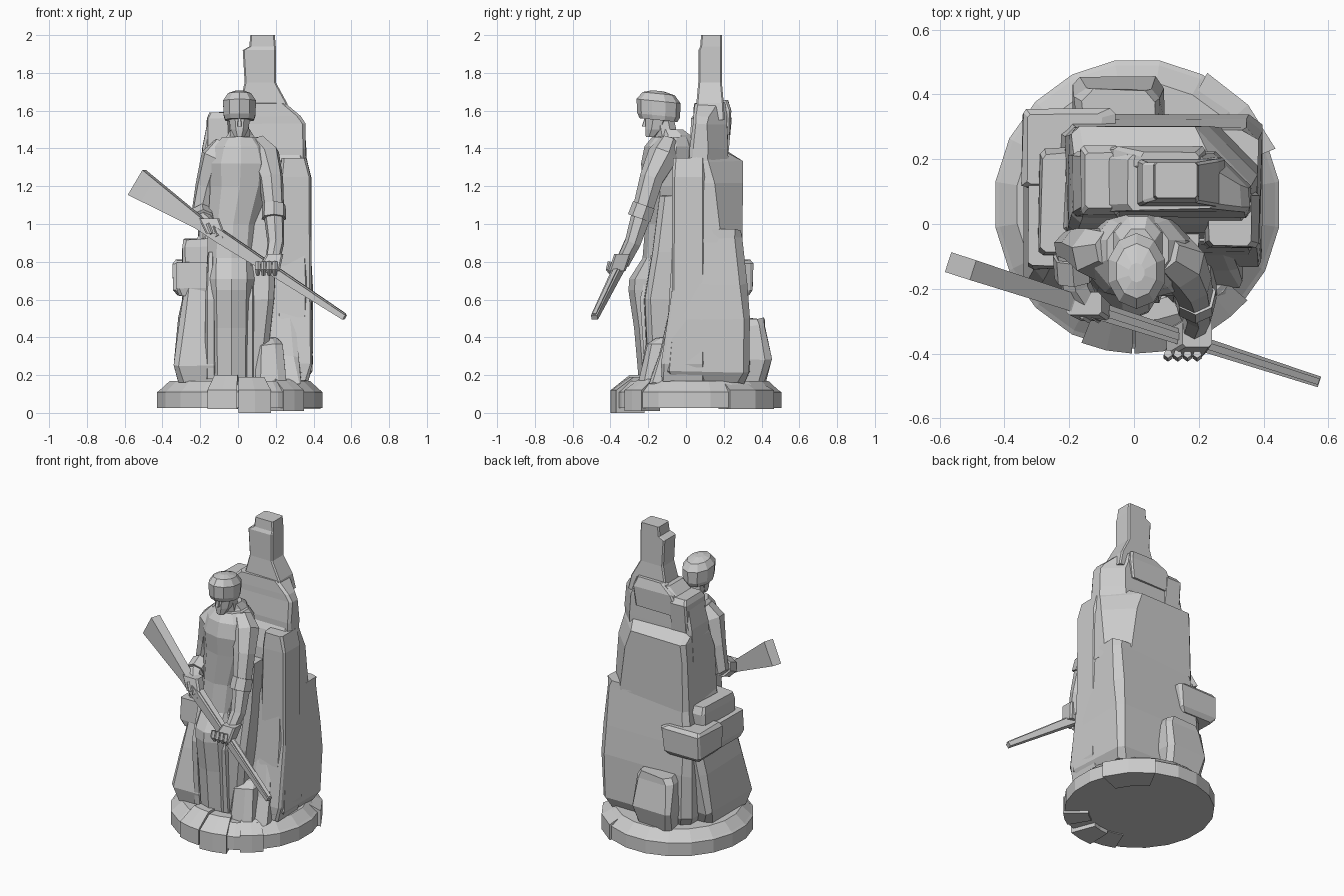
import bpy, bmesh, math, random
from mathutils import Vector

random.seed(4)
if "Cube" in bpy.data.objects:
    bpy.data.objects.remove(bpy.data.objects["Cube"], do_unlink=True)

STONE = (.6, .6, .6, 1)
stone = bpy.data.materials.new("pale_grey_stone")
stone.use_nodes = True
stone.diffuse_color = STONE
stone.node_tree.nodes["Principled BSDF"].inputs["Base Color"].default_value = STONE
UP = Vector((0, 0, 1))


def loft(name, rings, rough=0):
    """Skin equal-sized rings of points and cap both ends."""
    mesh = bpy.data.meshes.new(name)
    bm = bmesh.new()
    loops = []
    for ring in rings:
        loop = []
        for point in ring:
            jitter = Vector([random.uniform(-rough, rough) for axis in "xyz"])
            loop.append(bm.verts.new(Vector(point) + jitter))
        loops.append(loop)
    count = len(loops[0])
    for lower, upper in zip(loops, loops[1:]):
        for i in range(count):
            j = (i + 1) % count
            bm.faces.new((lower[i], lower[j], upper[j], upper[i]))
    bm.faces.new(loops[0])
    bm.faces.new(loops[-1])
    bmesh.ops.recalc_face_normals(bm, faces=bm.faces)
    bm.to_mesh(mesh)
    bm.free()
    mesh.materials.append(stone)
    obj = bpy.data.objects.new(name, mesh)
    bpy.context.collection.objects.link(obj)
    return obj


def slab(cut, z, left, right, front, back, corner=0):
    """Rectangle with clipped corners; corner enlarges the back left clip."""
    big = max(cut, corner)
    return [(left + cut, front, z), (right - cut, front, z),
            (right, front + cut, z), (right, back - big, z),
            (right - big, back, z), (left + cut, back, z),
            (left, back - cut, z), (left, front + cut, z)]


def oval(z, x, y, width, depth, sides, tilt):
    """Ellipse given its half sizes, raised towards the front by the tilt."""
    turns = [math.tau * (i + .5) / sides for i in range(sides)]
    return [(x + width * math.cos(a), y + depth * math.sin(a),
             z - tilt * depth * math.sin(a)) for a in turns]


def rock(name, sections, cut=.03, rough=.008):
    return loft(name, [slab(cut, *s) for s in sections], rough)


def turned(name, sections, sides=12, tilt=0):
    return loft(name, [oval(*s, sides, tilt) for s in sections])


def limb(name, joints, sides=7):
    """Tapered tube through (position, radius) joints."""
    centres = [Vector(p) for p, radius in joints]
    rings = []
    for i, (point, radius) in enumerate(joints):
        along = (centres[min(i + 1, len(joints) - 1)] - centres[max(i - 1, 0)]).normalized()
        side = along.cross(Vector((1, 0, 0))).normalized()
        other = along.cross(side)
        rings.append([centres[i] + radius * (side * math.cos(a) + other * math.sin(a))
                      for a in (math.tau * k / sides for k in range(sides))])
    return loft(name, rings)


def bar(name, start, end, stations):
    """Flat-sided bar; stations are (fraction, half height, half width)."""
    along = (end - start).normalized()
    side = along.cross(UP).normalized()
    high = side.cross(along)
    rings = []
    for t, h, w in stations:
        middle = start.lerp(end, t)
        rings.append([middle + high * h * a + side * w * b
                      for a, b in ((-1, -1), (1, -1), (1, 1), (-1, 1))])
    return loft(name, rings)


# Round plinth with a sloped rim
CX, CY = .01, .06
turned("plinth", [(.025, CX, CY, .443, .45), (.11, CX, CY, .443, .45),
                  (.12, CX, CY, .43, .435), (.17, CX, CY, .375, .38)], sides=20)


def rim_stone(name, degrees, half_arc, bottom, top, outer):
    """Wedge of raised rim."""
    rings = []
    for step in (-1, 0, 1):
        a = math.radians(degrees + step * half_arc)
        rings.append([(CX + r * math.cos(a), CY + r * math.sin(a), z) for r, z in
                      ((.3, bottom), (outer, bottom), (outer, .12), (.36, top), (.3, top))])
    loft(name, rings)


rim_stone("front_rim_stone_right", -102, 10, .02, .2, .46)
rim_stone("front_rim_stone_left", -80, 11, 0, .19, .46)
rim_stone("side_rim_stone", -50, 9, .01, .18, .45)
rim_stone("back_rim_stone", 42, 20, .02, .17, .46)

# Rock tower: broad foot, clipped middle, side column, narrower upper mass
rock("tower_base", [(.16, -.22, .35, -.11, .31), (.22, -.25, .39, -.13, .34),
                    (.5, -.25, .39, -.1, .34), (.68, -.24, .39, -.08, .325),
                    (.92, -.21, .385, -.06, .3), (.97, -.2, .38, -.05, .295)], cut=.04)
rock("tower_middle", [(.9, -.21, .385, -.05, .3, .11), (1.22, -.2, .38, -.03, .3, .15),
                      (1.33, -.19, .365, 0, .3, .18), (1.38, -.18, .35, .03, .22, .12)],
     cut=.025, rough=.004)
rock("side_column", [(.17, .2, .37, -.13, .1), (.26, .2, .395, -.13, .1),
                     (.65, .21, .39, -.075, .1), (1.25, .22, .385, -.07, .1),
                     (1.35, .23, .36, -.065, .1)], cut=.012, rough=.003)
rock("tower_upper", [(1.2, -.2, .36, .02, .225, .12), (1.4, -.19, .36, .02, .225, .11),
                     (1.53, -.16, .355, .035, .22, .11), (1.57, -.1, .33, .04, .22, .1),
                     (1.64, -.02, .25, .045, .21, .04)], cut=.015, rough=.004)
rock("tower_neck", [(1.55, -.06, .28, .045, .205), (1.64, .01, .26, .055, .2),
                    (1.75, .035, .2, .065, .19), (1.92, .025, .2, .065, .19),
                    (1.94, .06, .2, .075, .19), (2, .065, .195, .08, .19)],
     cut=.008, rough=0)
rock("shoulder_block", [(1.34, -.17, -.04, .02, .22), (1.56, -.165, -.045, .03, .24),
                        (1.59, -.15, -.06, .05, .22)], cut=.01, rough=.003)
rock("top_back_plate", [(1.47, -.13, .2, .16, .235), (1.6, -.06, .22, .16, .24),
                        (1.655, .02, .2, .17, .22)], cut=.01, rough=.003)

# Boulders and ledges around the foot of the tower
rock("back_boulder", [(.16, -.17, .07, .28, .42), (.28, -.19, .09, .28, .455),
                      (.46, -.18, .08, .28, .42), (.5, -.16, .06, .28, .41)])
rock("right_boulder", [(.16, -.31, -.1, -.2, .2), (.25, -.345, -.1, -.22, .24),
                       (.5, -.31, -.1, -.17, .27), (.68, -.28, -.1, -.13, .28)])
rock("right_upper_rock", [(.55, -.29, -.1, -.1, .22), (.88, -.295, -.1, -.1, .24),
                          (.92, -.285, -.12, -.09, .22)], cut=.02)
rock("right_ledge", [(.62, -.32, -.1, .12, .33), (.65, -.345, -.08, .11, .35),
                     (.79, -.345, -.06, .11, .355), (.81, -.33, -.1, .12, .34)], cut=.012, rough=.004)
rock("right_front_ledge", [(.62, -.31, -.15, -.13, .13), (.66, -.325, -.15, -.14, .13),
                           (.8, -.325, -.15, -.13, .13)], cut=.012, rough=.004)
rock("left_foot_rock", [(.16, .09, .25, -.25, -.05), (.36, .1, .23, -.21, -.05),
                        (.4, .12, .21, -.16, -.06)])
rock("left_side_rock", [(.16, .16, .34, -.2, .05), (.3, .17, .32, -.15, .05),
                        (.65, .2, .28, -.07, .05)], cut=.02)

# Long coat with skirt, waist, chest and broad sloping shoulders
turned("coat", [(.17, -.035, -.12, .125, .13), (.45, -.035, -.13, .13, .145),
                (.65, -.035, -.14, .135, .165), (.71, -.035, -.135, .14, .165),
                (.82, -.035, -.11, .135, .12), (1, -.025, -.1, .14, .115),
                (1.2, .01, -.1, .165, .125), (1.32, .015, -.1, .18, .138),
                (1.41, .015, -.09, .15, .13), (1.46, .012, -.08, .1, .1)], sides=10)
rock("coat_side", [(.17, .03, .14, -.2, .02), (.6, .03, .19, -.22, .02),
                   (.85, .03, .2, -.18, .02), (1.15, .03, .2, -.14, .02)], rough=.004)
for side, x in (("right", -.145), ("left", .06)):
    limb(side + "_coat_fold", [((x, -.19, .18), .03), ((x, -.22, .6), .03),
                               ((x, -.17, .85), .015)], sides=5)
turned("collar", [(1.42, .012, -.07, .11, .11), (1.47, .012, -.06, .075, .09),
                  (1.5, .012, -.08, .055, .07)], sides=8)

# Head, nose and tall round cap
turned("head", [(1.46, .008, -.185, .028, .03), (1.5, .008, -.16, .05, .06),
                (1.56, .008, -.145, .062, .075), (1.61, .008, -.145, .06, .075)], sides=8)
rock("nose", [(1.515, -.004, .02, -.235, -.19), (1.56, 0, .016, -.22, -.19)],
     cut=.003, rough=0)
turned("neck", [(1.4, .01, -.09, .06, .065), (1.56, .01, -.12, .05, .06)], sides=8)
turned("cap", [(1.55, .008, -.145, .08, .1), (1.575, .008, -.145, .088, .113),
               (1.65, .008, -.145, .092, .117), (1.69, .008, -.145, .065, .085),
               (1.705, .008, -.15, .025, .03)], sides=10, tilt=.1)

# Arms with turned-back cuffs
limb("left_arm", [((.09, -.09, 1.43), .06), ((.14, -.12, 1.36), .085),
                  ((.175, -.18, 1.24), .066), ((.19, -.23, 1.06), .056),
                  ((.2, -.28, .9), .045), ((.18, -.335, .79), .038)])
limb("left_cuff", [((.19, -.22, 1.1), .064), ((.19, -.245, 1.03), .066)])
limb("right_arm", [((-.07, -.08, 1.42), .06), ((-.115, -.09, 1.35), .085),
                   ((-.165, -.07, 1.2), .062), ((-.19, -.07, 1.06), .058),
                   ((-.18, -.19, 1.01), .048), ((-.13, -.27, .98), .034)])
limb("right_cuff", [((-.19, -.1, 1.05), .062), ((-.185, -.17, 1.02), .062)])

# Rifle held across the body
butt, muzzle = Vector((-.535, -.13, 1.22)), Vector((.565, -.485, .505))
bar("rifle", butt, muzzle, [(0, .077, .032), (.06, .068, .031), (.3, .032, .028),
                            (.4, .034, .027), (.7, .022, .022), (1, .014, .017)])
bar("rifle_barrel", butt + UP * .045, muzzle + UP * .012,
    [(.33, .012, .012), (1, .01, .01)])

# Hands and fingers gripping the rifle
rock("left_palm", [(.75, .1, .22, -.41, -.32), (.84, .15, .24, -.38, -.29)], cut=.01, rough=0)
for number in range(4):
    x = .105 + number * .03
    limb("left_finger_" + str(number), [((x, -.4, .8), .014), ((x, -.41, .76), .015),
                                        ((x, -.39, .73), .01)], sides=5)
rock("right_palm", [(.95, -.17, -.07, -.3, -.24), (1.03, -.21, -.1, -.28, -.21)], cut=.01, rough=0)
for number in range(3):
    limb("right_finger_" + str(number),
         [((-.16 + number * .03, -.28, 1.0 - number * .015), .014),
          ((-.14 + number * .03, -.295, .95 - number * .015), .012)], sides=5)
